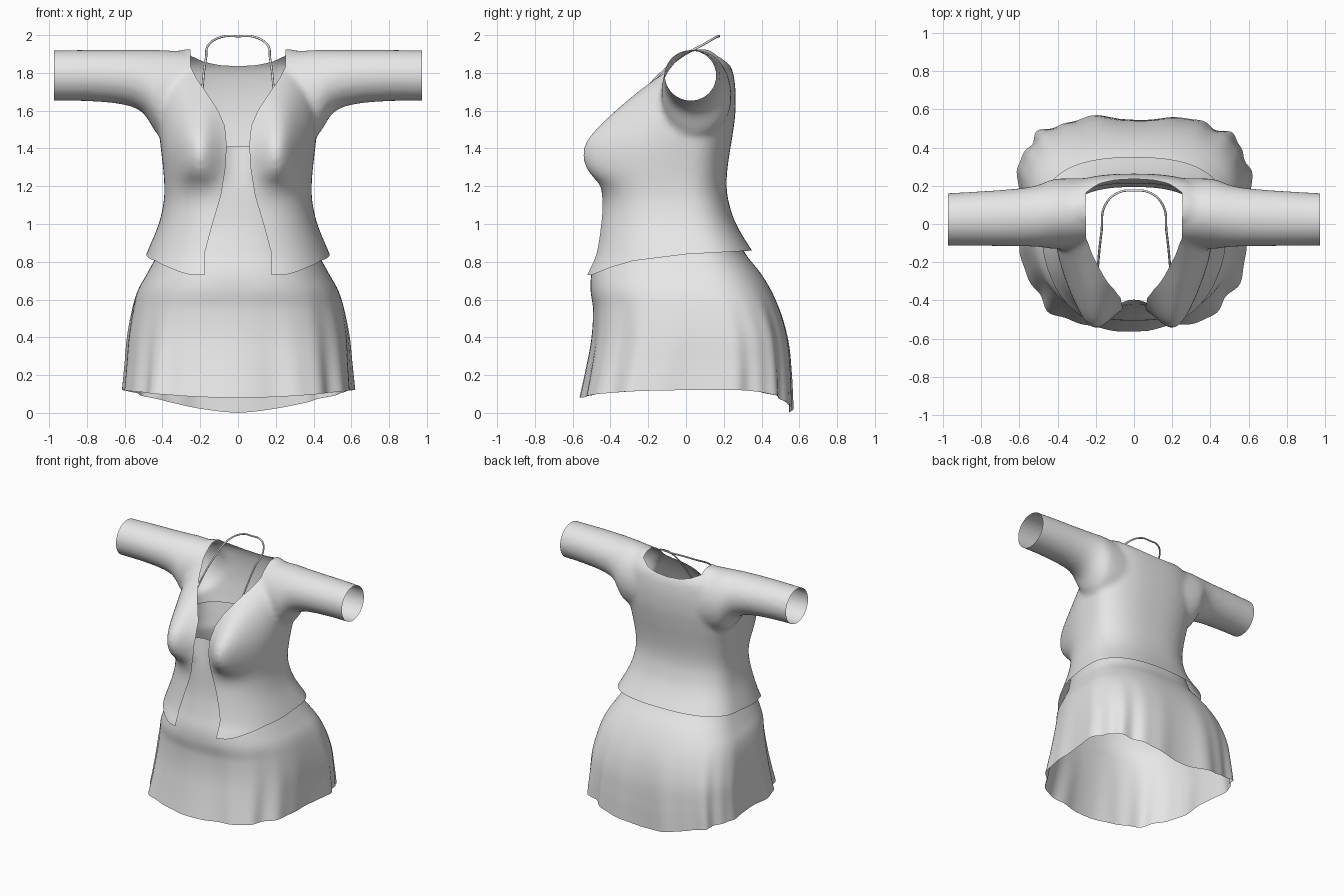
import bpy, bmesh, math
from mathutils import Vector

if "Cube" in bpy.data.objects:
    bpy.data.objects.remove(bpy.data.objects["Cube"])

cloth = bpy.data.materials.new("light_grey_cloth")
cloth.use_nodes = True
cloth.diffuse_color = (0.8, 0.8, 0.8, 1)
cloth.node_tree.nodes["Principled BSDF"].inputs["Base Color"].default_value = (0.8, 0.8, 0.8, 1)


def clamp(v):
    return max(0.0, min(1.0, v))


def sample(table, k):
    """Smoothly interpolate the rows of a table by its first column."""
    i = 0
    while i < len(table) - 2 and k > table[i + 1][0]:
        i += 1
    a, b = table[i], table[i + 1]
    p, n = table[max(i - 1, 0)], table[min(i + 2, len(table) - 1)]
    h = b[0] - a[0]
    u = clamp((k - a[0]) / h)
    out = []
    for c in range(1, len(a)):
        ma = (b[c] - p[c]) / (b[0] - p[0]) * h
        mb = (n[c] - a[c]) / (n[0] - a[0]) * h
        out.append((2*u**3 - 3*u*u + 1) * a[c] + (u**3 - 2*u*u + u) * ma
                   + (3*u*u - 2*u**3) * b[c] + (u**3 - u*u) * mb)
    return out


def loft(bm, rings, caps):
    rows = [[bm.verts.new(p) for p in ring] for ring in rings]
    n = len(rows[0])
    for lo, hi in zip(rows, rows[1:]):
        for i in range(n):
            j = (i + 1) % n
            bm.faces.new((lo[i], lo[j], hi[j], hi[i]))
    if caps:
        bm.faces.new(rows[0][::-1])
        bm.faces.new(rows[-1])


def finish(name, bm):
    for f in bm.faces:
        f.smooth = True
    mesh = bpy.data.meshes.new(name)
    bm.to_mesh(mesh)
    bm.free()
    obj = bpy.data.objects.new(name, mesh)
    bpy.context.collection.objects.link(obj)
    mesh.materials.append(cloth)
    return obj


def evaluated_mesh(obj):
    dg = bpy.context.evaluated_depsgraph_get()
    return bpy.data.meshes.new_from_object(obj.evaluated_get(dg))


def body_ring(table, z, power, count=120):
    """Rounded cross-section from half width, front, back and bust fullness."""
    w, front, back, bust = sample(table, z)
    yc = 0.35 * front + 0.65 * back
    ring = []
    for i in range(count):
        t = math.tau * i / count
        c, s = math.cos(t), math.sin(t)
        x = math.copysign(abs(c) ** power, c) * w
        y = yc + abs(s) ** power * (back - yc if s > 0 else front - yc)
        if s < 0:
            y -= bust * sum(math.exp(-((x - m) / 0.13) ** 2) for m in (-0.22, 0.22))
        ring.append(Vector((x, y, z)))
    return ring


def slice_faces(bm, faces, point, normal):
    geom = set(faces)
    for f in faces:
        geom.update(f.edges)
        geom.update(f.verts)
    if faces:
        bmesh.ops.bisect_plane(bm, geom=list(geom), dist=1e-5, plane_co=point, plane_no=normal)


def trim(bm, a, b, path, where, sign=1):
    """Cut along a path in the a-b plane and remove the side below it (above if sign is -1)."""
    def chosen(lo=-9, hi=9):
        return [f for f in bm.faces if where(f.calc_center_median())
                and lo <= f.calc_center_median()[a] <= hi]

    def vec(pa, pb):
        v = Vector((0, 0, 0))
        v[a], v[b] = pa, pb
        return v

    for p in path[1:-1]:
        slice_faces(bm, chosen(p[0] - 0.1, p[0] + 0.1), vec(*p), vec(1, 0))
    doomed = []
    for p, q in zip(path, path[1:]):
        normal = vec(p[1] - q[1], q[0] - p[0])
        slice_faces(bm, chosen(p[0], q[0]), vec(*p), normal)
        doomed += [f for f in chosen(p[0], q[0])
                   if sign * (f.calc_center_median() - vec(*p)).dot(normal) < 0]
    bmesh.ops.delete(bm, geom=list(set(doomed)), context='FACES')


# Jacket: torso and sleeves fused into one smooth form
# height, half width, front, back, bust fullness
torso = [(.66, .55, -.56, .50, 0), (.73, .53, -.54, .45, 0), (.83, .49, -.495, .37, 0),
         (1.0, .42, -.46, .265, 0), (1.12, .393, -.445, .225, .005), (1.2, .39, -.44, .215, .04),
         (1.28, .395, -.42, .218, .135), (1.37, .405, -.41, .23, .17), (1.46, .415, -.38, .245, .165),
         (1.6, .42, -.30, .262, .10), (1.75, .40, -.19, .258, .02), (1.85, .36, -.085, .228, 0),
         (1.925, .30, 0, .14, 0)]
# distance out, underside, top, front, back
sleeve = [(.22, 1.42, 1.91, -.12, .24), (.42, 1.47, 1.922, -.13, .235), (.5, 1.585, 1.922, -.12, .205),
          (.6, 1.63, 1.922, -.117, .187), (.8, 1.65, 1.922, -.115, .172), (1.05, 1.652, 1.918, -.112, .157)]

bm = bmesh.new()
loft(bm, [body_ring(torso, .66 + 1.265 * i / 60, .8) for i in range(61)], True)
for side in (-1, 1):
    rings = []
    for i in range(41):
        x = .22 + .83 * i / 40
        lo, hi, front, back = sample(sleeve, x)
        rings.append([(side * x, (front + back) / 2 + (back - front) / 2 * math.cos(t),
                       (lo + hi) / 2 + (hi - lo) / 2 * math.sin(t))
                      for t in (math.tau * k / 48 for k in range(48))])
    loft(bm, rings, True)
bmesh.ops.recalc_face_normals(bm, faces=bm.faces)
jacket = finish("jacket", bm)
fuse = jacket.modifiers.new("fuse", 'REMESH')
fuse.mode = 'VOXEL'
fuse.voxel_size = 0.018
soften = jacket.modifiers.new("soften", 'SMOOTH')
soften.iterations = 7
fused = evaluated_mesh(jacket)
jacket.modifiers.clear()

# Open the half jacket at centre, cuff, hem, front edge and neck
bm = bmesh.new()
bm.from_mesh(fused)
for point, normal in (((0, 0, 0), (-1, 0, 0)), ((.975, 0, 0), (1, 0, 0))):
    bmesh.ops.bisect_plane(bm, geom=bm.verts[:] + bm.edges[:] + bm.faces[:], dist=1e-5,
                           plane_co=point, plane_no=normal, clear_outer=True)
trim(bm, 1, 2, [(-1, .72), (-.5, .73), (-.4, .77), (-.28, .805), (0, .84), (1, .895)],
     lambda c: c.z < 1.1)
slice_faces(bm, [f for f in bm.faces if f.calc_center_median().z > 1.6], (0, .14, 0), (0, 1, 0))
trim(bm, 2, 0, [(.5, .18), (.85, .175), (1, .135), (1.15, .09), (1.3, .066), (1.42, .06), (1.52, .07),
                (1.6, .105), (1.7, .17), (1.77, .22), (1.83, .25), (2, .255)], lambda c: c.y < .14)
trim(bm, 0, 2, [(0, 1.835), (.1, 1.841), (.18, 1.858), (.25, 1.89), (.26, 2)],
     lambda c: c.y > .14 and c.z > 1.6 and c.x < .26, -1)
for f in bm.faces:
    f.smooth = True
    f.material_index = 0
bm.to_mesh(jacket.data)
bm.free()
mirror = jacket.modifiers.new("mirror", 'MIRROR')
mirror.merge_threshold = 0.001

# Dress: fitted bodice running into a flared, softly folded skirt
dress = [(.10, .605, -.55, .56, 0), (.25, .595, -.52, .555, 0), (.40, .585, -.495, .54, 0),
         (.55, .56, -.49, .495, 0), (.65, .53, -.505, .45, 0), (.74, .48, -.50, .395, 0),
         (.85, .425, -.47, .31, 0), (1.0, .40, -.44, .245, 0), (1.2, .37, -.42, .195, .035),
         (1.28, .375, -.40, .198, .12), (1.41, .385, -.38, .215, .14)]
rings = []
for i in range(61):
    z = .10 + 1.31 * i / 60
    ring = body_ring(dress, z, .65 + .15 * clamp((z - .1) / .75), 160)
    loose = clamp((.65 - z) / .55)
    for k, p in enumerate(ring):
        t = math.tau * k / len(ring)
        side = min(1, abs(p.x) / .6)
        hem = .08 + .04 * side ** 2 if p.y < 0 else .12 * side ** 1.5
        fold = 1 + .018 * loose * (math.sin(11 * t + .6) + .6 * math.sin(19 * t))
        p.x *= fold
        p.y *= fold
        p.z += (hem - .10) * clamp((.5 - z) / .4)
    rings.append(ring)
bm = bmesh.new()
loft(bm, rings, False)
finish("dress", bm)

# Neck cord tying the dress behind the neck
half = [(.20, -.46, 1.41), (.187, -.20, 1.73), (.17, -.04, 1.875), (.15, .10, 1.955), (.08, .165, 1.992)]
points = half + [(0, .175, 1.994)] + [(-x, y, z) for x, y, z in reversed(half)]
curve = bpy.data.curves.new("neck_cord", 'CURVE')
curve.dimensions = '3D'
curve.bevel_depth = 0.006
curve.bevel_resolution = 2
spline = curve.splines.new('BEZIER')
spline.bezier_points.add(len(points) - 1)
for bp, p in zip(spline.bezier_points, points):
    bp.co = p
    bp.handle_left_type = bp.handle_right_type = 'AUTO'
curve.materials.append(cloth)
cord = bpy.data.objects.new("neck_cord", curve)
bpy.context.collection.objects.link(cord)
